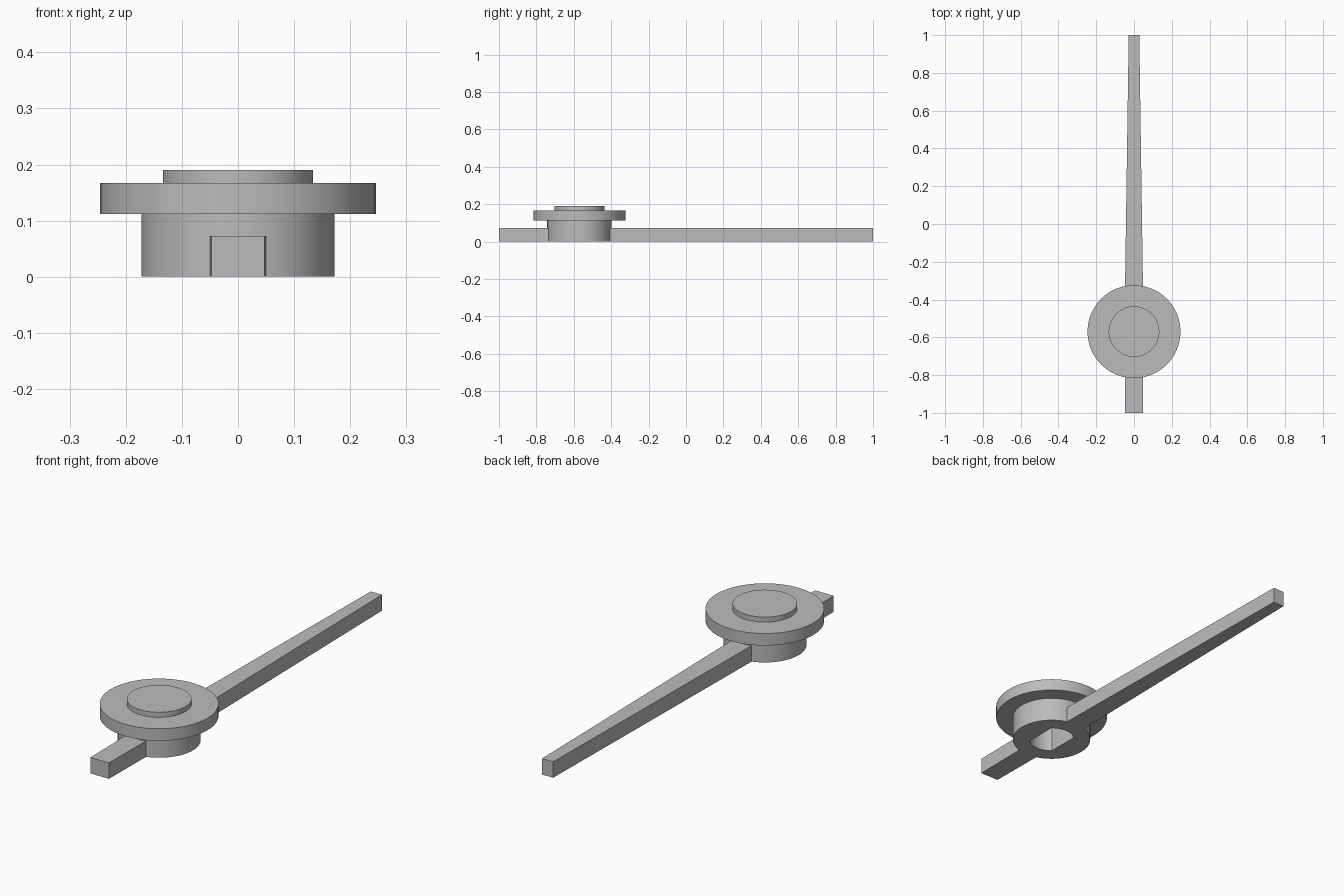
import bpy, bmesh, math

if "Cube" in bpy.data.objects:
    bpy.data.objects.remove(bpy.data.objects["Cube"])

HUB_Y = -0.57
SEGMENTS = 96

grey = bpy.data.materials.new("plain grey")
grey.use_nodes = True
grey.diffuse_color = (0.5, 0.5, 0.5, 1)
grey.node_tree.nodes["Principled BSDF"].inputs["Base Color"].default_value = (0.5, 0.5, 0.5, 1)


def prism(name, outline, bottom, top):
    """Extrude a flat outline between two heights."""
    bm = bmesh.new()
    face = bm.faces.new([bm.verts.new((x, y, bottom)) for x, y in outline])
    extruded = bmesh.ops.extrude_face_region(bm, geom=[face])["geom"]
    for v in extruded:
        if isinstance(v, bmesh.types.BMVert):
            v.co.z = top
    bmesh.ops.recalc_face_normals(bm, faces=bm.faces)
    return finish(name, bm)


def lathe(name, profile):
    """Spin a radius-height profile about the hub axis."""
    bm = bmesh.new()
    verts = [bm.verts.new((r, HUB_Y, z)) for r, z in profile]
    edges = [bm.edges.new(pair) for pair in zip(verts, verts[1:])]
    bmesh.ops.spin(bm, geom=verts + edges, cent=(0, HUB_Y, 0), axis=(0, 0, 1),
                   angle=math.tau, steps=SEGMENTS)
    bmesh.ops.remove_doubles(bm, verts=bm.verts, dist=0.0001)
    # Merge the cap fans into single flat discs
    bmesh.ops.dissolve_limit(bm, angle_limit=0.001, verts=bm.verts, edges=bm.edges)
    bmesh.ops.recalc_face_normals(bm, faces=bm.faces)
    return finish(name, bm)


def finish(name, bm):
    mesh = bpy.data.meshes.new(name)
    bm.to_mesh(mesh)
    bm.free()
    mesh.materials.append(grey)
    obj = bpy.data.objects.new(name, mesh)
    bpy.context.collection.objects.link(obj)
    return obj


def combine(target, tool, operation):
    """Apply a boolean and discard the tool."""
    bpy.context.view_layer.objects.active = target
    mod = target.modifiers.new(operation.lower(), 'BOOLEAN')
    mod.object, mod.operation, mod.solver = tool, operation, 'EXACT'
    bpy.ops.object.modifier_apply(modifier=mod.name)
    bpy.data.objects.remove(tool)


# Stepped hub: barrel, wide flange, raised cap
hub = lathe("hub_and_pointer", [(0, 0), (0.172, 0), (0.172, 0.112), (0.246, 0.112),
                                (0.246, 0.167), (0.134, 0.167), (0.134, 0.19), (0, 0.19)])

# Tapered pointer with a short tail, widest at the hub
right_edge = [(0.047, -1), (0.051, HUB_Y), (0.028, 1)]
pointer = prism("pointer", right_edge + [(-x, y) for x, y in reversed(right_edge)], 0, 0.073)
combine(hub, pointer, 'UNION')

# Blind shaft bore with two flats parallel to the pointer
bore_radius, flat = 0.1, 0.065
start = math.acos(flat / bore_radius)
arc = [start + (math.pi - 2 * start) * i / 24 for i in range(25)]
outline = [(bore_radius * math.cos(a + turn), HUB_Y + bore_radius * math.sin(a + turn))
           for turn in (0, math.pi) for a in arc]
bore = prism("bore_cutter", outline, -0.05, 0.16)
bore.hide_render = True
combine(hub, bore, 'DIFFERENCE')

# Smooth the round walls, keep every rim crisp
bpy.ops.object.select_all(action='DESELECT')
hub.select_set(True)
bpy.context.view_layer.objects.active = hub
bpy.ops.object.shade_smooth_by_angle(angle=math.radians(30))
